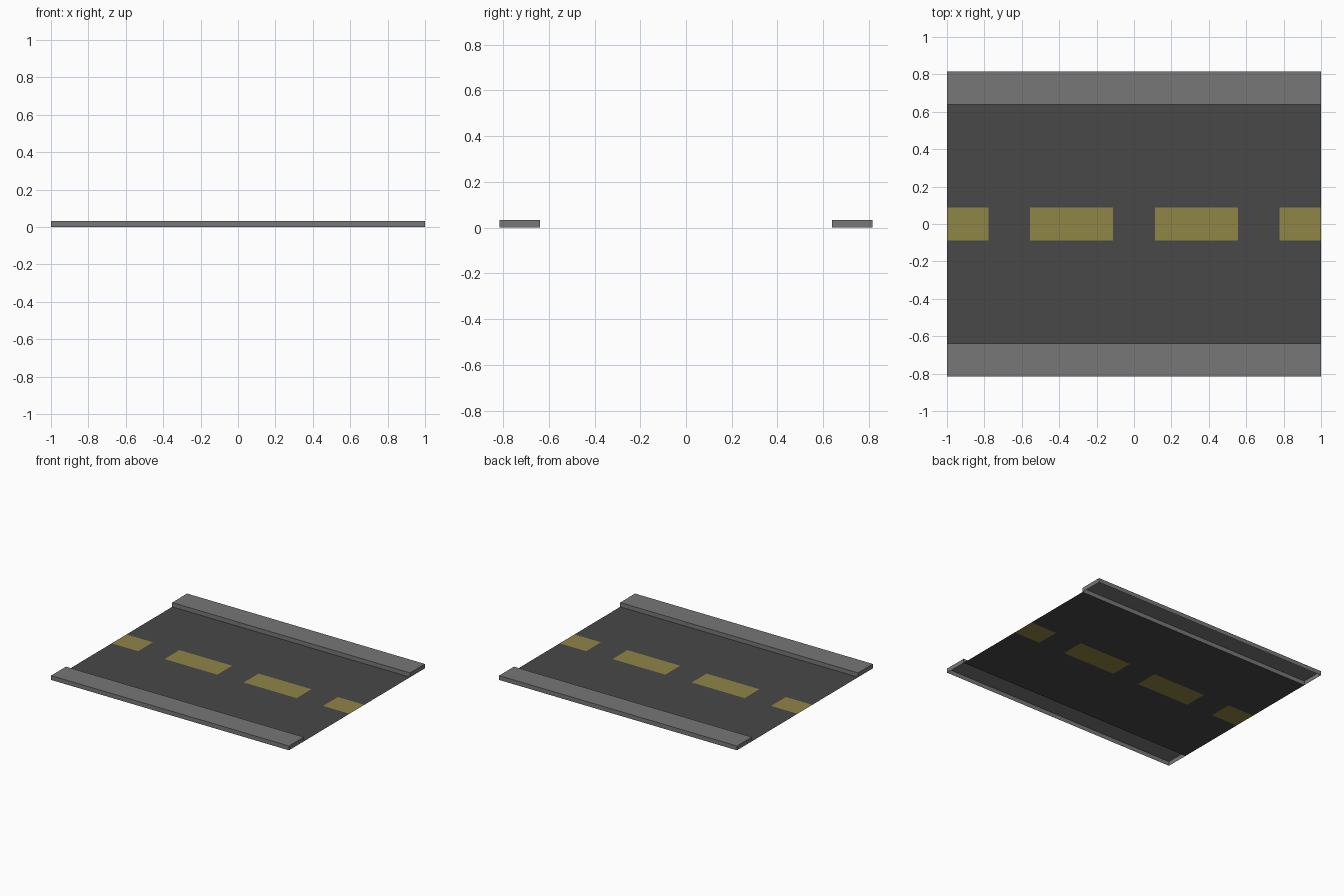
import bpy, bmesh

if "Cube" in bpy.data.objects:
    bpy.data.objects.remove(bpy.data.objects["Cube"])

HALF_LEN = 1.0      # half length along x
ROAD_Y = 0.638      # half width of the asphalt
OUTER_Y = 0.816     # outer edge of the pavements
CURB_H = 0.033      # pavement height
DASH_Y = 0.089      # half width of the centre line
CUTS = [-1, -7/9, -5/9, -1/9, 1/9, 5/9, 7/9, 1]   # dash, gap, dash, ...


def material(name, rgb):
    mat = bpy.data.materials.new(name)
    mat.diffuse_color = (*rgb, 1)
    mat.use_nodes = True
    mat.node_tree.nodes["Principled BSDF"].inputs["Base Color"].default_value = mat.diffuse_color
    return mat


def finish(name, bm, mat):
    bmesh.ops.remove_doubles(bm, verts=bm.verts, dist=1e-5)
    mesh = bpy.data.meshes.new(name)
    bm.to_mesh(mesh)
    bm.free()
    mesh.materials.append(mat)
    obj = bpy.data.objects.new(name, mesh)
    bpy.context.collection.objects.link(obj)
    return obj


def rect(bm, x0, x1, y0, y1):
    corners = ((x0, y0), (x1, y0), (x1, y1), (x0, y1))
    bm.faces.new([bm.verts.new((x, y, 0)) for x, y in corners])


asphalt = material("asphalt", (0.065, 0.065, 0.065))
paint = material("yellow_paint", (0.275, 0.235, 0.061))
concrete = material("concrete", (0.184, 0.184, 0.184))

# Flat road sheet with inlaid centre dashes
road, dashes = bmesh.new(), bmesh.new()
for i, (x0, x1) in enumerate(zip(CUTS, CUTS[1:])):
    rect(road, x0, x1, -ROAD_Y, -DASH_Y)
    rect(road, x0, x1, DASH_Y, ROAD_Y)
    rect(dashes if i % 2 == 0 else road, x0, x1, -DASH_Y, DASH_Y)
finish("road_surface", road, asphalt)
finish("centre_dashes", dashes, paint)

# Raised pavements on both sides, open underneath
for name, side in (("pavement_front", -1), ("pavement_back", 1)):
    bm = bmesh.new()
    bmesh.ops.create_cube(bm, size=1)
    for v in bm.verts:
        v.co.x *= 2 * HALF_LEN
        v.co.y = v.co.y * (OUTER_Y - ROAD_Y) + side * (OUTER_Y + ROAD_Y) / 2
        v.co.z = (v.co.z + 0.5) * CURB_H
    bottom = [f for f in bm.faces if f.normal.z < -0.5]
    bmesh.ops.delete(bm, geom=bottom, context='FACES_ONLY')
    finish(name, bm, concrete)
